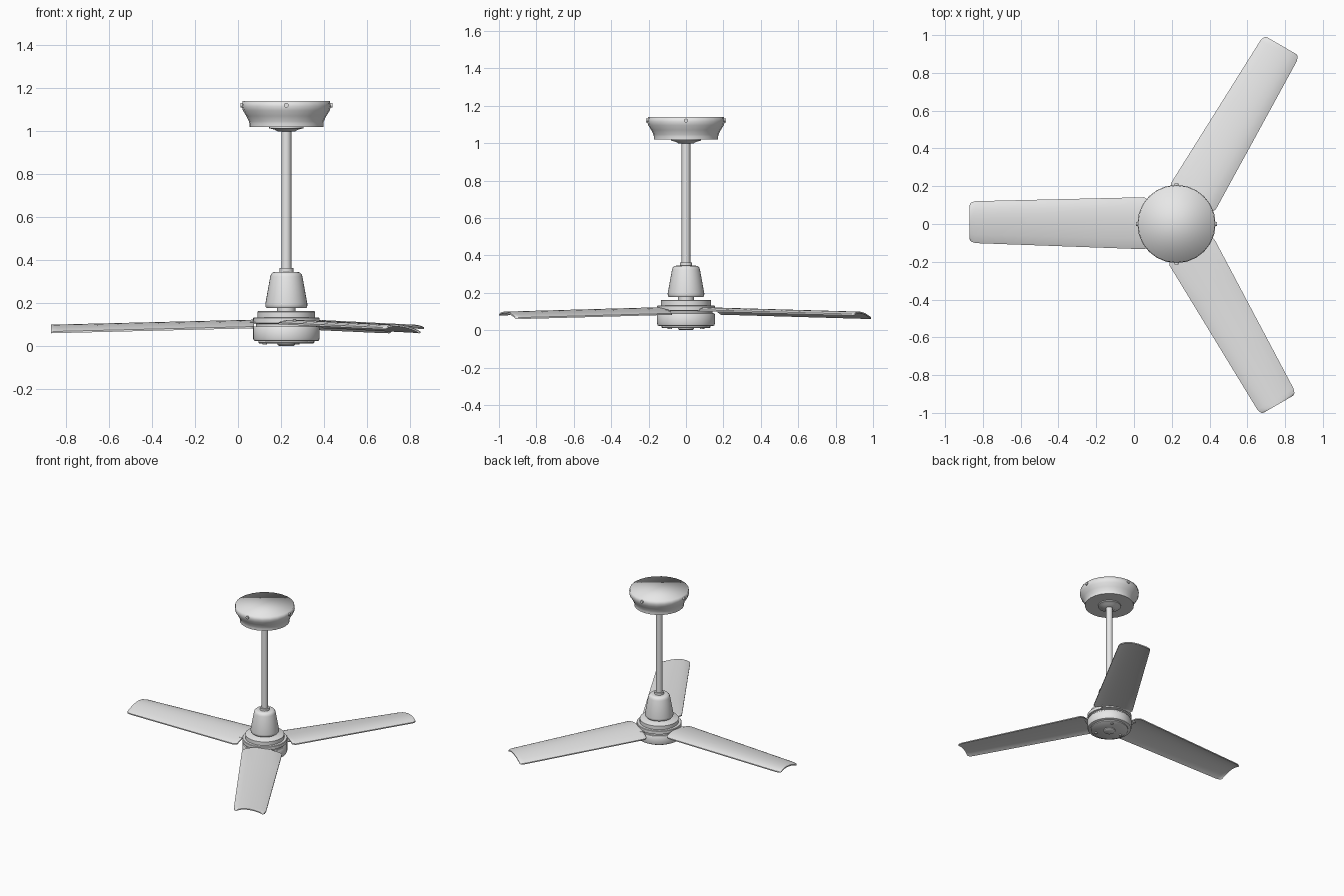
import bpy, bmesh, math
from mathutils import Matrix, Vector

if "Cube" in bpy.data.objects:
    bpy.data.objects.remove(bpy.data.objects["Cube"])

CX = 0.225  # fan axis position along x

grey = bpy.data.materials.new("light grey")
grey.diffuse_color = (0.8, 0.8, 0.8, 1)
grey.use_nodes = True
grey.node_tree.nodes["Principled BSDF"].inputs["Base Color"].default_value = grey.diffuse_color


def finish(bm, name, angle=40):
    """Turn a bmesh into a smooth object that keeps its sharp edges."""
    bmesh.ops.remove_doubles(bm, verts=bm.verts, dist=1e-5)
    bmesh.ops.recalc_face_normals(bm, faces=bm.faces)
    for f in bm.faces:
        f.smooth = True
    me = bpy.data.meshes.new(name)
    bm.to_mesh(me)
    bm.free()
    me.set_sharp_from_angle(angle=math.radians(angle))
    me.materials.append(grey)
    ob = bpy.data.objects.new(name, me)
    bpy.context.collection.objects.link(ob)
    return ob


def lathe(name, profile, sides=32, angle=40):
    """Spin a (radius, z) profile around the fan axis, with capped ends."""
    bm = bmesh.new()
    rings = []
    for r, z in profile:
        rings.append([bm.verts.new((CX + r * math.cos(2 * math.pi * i / sides),
                                    r * math.sin(2 * math.pi * i / sides), z))
                      for i in range(sides)])
    for a, b in zip(rings, rings[1:]):
        for i in range(sides):
            j = (i + 1) % sides
            bm.faces.new((a[i], a[j], b[j], b[i]))
    bm.faces.new(rings[0])
    bm.faces.new(rings[-1])
    return finish(bm, name, angle)


# Ceiling canopy and its lower flange
lathe("canopy", [(0.203, 1.14), (0.207, 1.115), (0.202, 1.095), (0.186, 1.07),
                 (0.174, 1.045), (0.172, 1.035), (0.172, 1.02)], 24, 85)
lathe("canopy_flange", [(0.08, 1.025), (0.08, 1.013), (0.055, 1.007), (0.04, 0.998)])

# Down rod, collar, bell cover and neck
lathe("down_rod", [(0.023, 1.02), (0.023, 0.33)], 20)
lathe("rod_collar", [(0.033, 0.362), (0.033, 0.33)], 20)
lathe("bell_cover", [(0.05, 0.345), (0.063, 0.342), (0.071, 0.334), (0.075, 0.322),
                     (0.098, 0.195), (0.097, 0.182), (0.092, 0.176)])
lathe("neck", [(0.043, 0.18), (0.043, 0.15)], 24)

# Motor housing with a groove at blade height, bottom plate and centre cap
lathe("motor_housing", [(0.130, 0.162), (0.134, 0.159), (0.134, 0.132), (0.152, 0.132),
                        (0.155, 0.129), (0.155, 0.106), (0.142, 0.103), (0.142, 0.091),
                        (0.151, 0.090), (0.155, 0.084), (0.155, 0.036), (0.151, 0.025),
                        (0.145, 0.022)], 40)
lathe("bottom_plate", [(0.130, 0.03), (0.130, 0.015), (0.126, 0.012)], 40)
lathe("centre_cap", [(0.042, 0.02), (0.042, 0.006), (0.034, 0.0)], 24)


def screws(name, count, radius, z, sideways, start=0.0):
    """Ring of small round screw heads pointing outwards or downwards."""
    bm = bmesh.new()
    for k in range(count):
        a = start + 2 * math.pi * k / count
        m = Matrix.Translation((CX, 0, 0)) @ Matrix.Rotation(a, 4, 'Z') \
            @ Matrix.Translation((radius, 0, z))
        if sideways:
            m = m @ Matrix.Rotation(math.pi / 2, 4, 'Y')
        bmesh.ops.create_cone(bm, cap_ends=True, segments=12, radius1=0.011,
                              radius2=0.011, depth=0.016, matrix=m)
    return finish(bm, name)


screws("canopy_screws", 4, 0.206, 1.12, True)
screws("plate_screws", 3, 0.1, 0.014, False, math.pi / 3)

# Blade cross-section: (position across the width, height below the crest)
SECTION = [(-1, -0.013), (-0.85, -0.006), (-0.6, -0.001), (-0.3, 0), (0, -0.003),
           (0.3, -0.008), (0.6, -0.016), (0.85, -0.024), (1, -0.032)]
# Blade stations: (distance from axis, trim at the rounded corners)
STATIONS = [(0.150, 0.022), (0.158, 0.008), (0.172, 0.0), (0.4, 0.0), (0.7, 0.0),
            (1.065, 0.0), (1.085, 0.006), (1.092, 0.012), (1.096, 0.022)]
THICK = 0.008


def blade(name, heading):
    """Arched, tapered, slightly drooping blade pointing along heading."""
    bm = bmesh.new()
    turn = Matrix.Translation((CX, 0, 0)) @ Matrix.Rotation(heading, 4, 'Z')
    loops = []
    for u, trim in STATIONS:
        k = (u - 0.16) / 0.935
        half = 0.138 - 0.028 * k - trim
        crest = 0.122 - 0.023 * k
        top = [Vector((u, -0.004 - 0.006 * k + t * half, crest + h)) for t, h in SECTION]
        low = [p - Vector((0, 0, THICK)) for p in reversed(top)]
        loops.append([bm.verts.new(turn @ p) for p in top + low])
    n = len(loops[0])
    for a, b in zip(loops, loops[1:]):
        for i in range(n):
            j = (i + 1) % n
            bm.faces.new((a[i], a[j], b[j], b[i]))
    # End strips follow the arch
    for ring in (loops[0], loops[-1]):
        for i in range(n // 2 - 1):
            bm.faces.new((ring[i], ring[i + 1], ring[n - 2 - i], ring[n - 1 - i]))
    return finish(bm, name)


for i, deg in enumerate((60, 180, 300)):
    blade(f"blade_{i + 1}", math.radians(deg))
    # Short arm joining the blade root to the motor
    bm = bmesh.new()
    m = Matrix.Translation((CX, 0, 0)) @ Matrix.Rotation(math.radians(deg), 4, 'Z') \
        @ Matrix.Translation((0.135, -0.01, 0.106)) @ Matrix.Diagonal((0.07, 0.14, 0.01, 1))
    bmesh.ops.create_cube(bm, size=1, matrix=m)
    finish(bm, f"blade_arm_{i + 1}")
